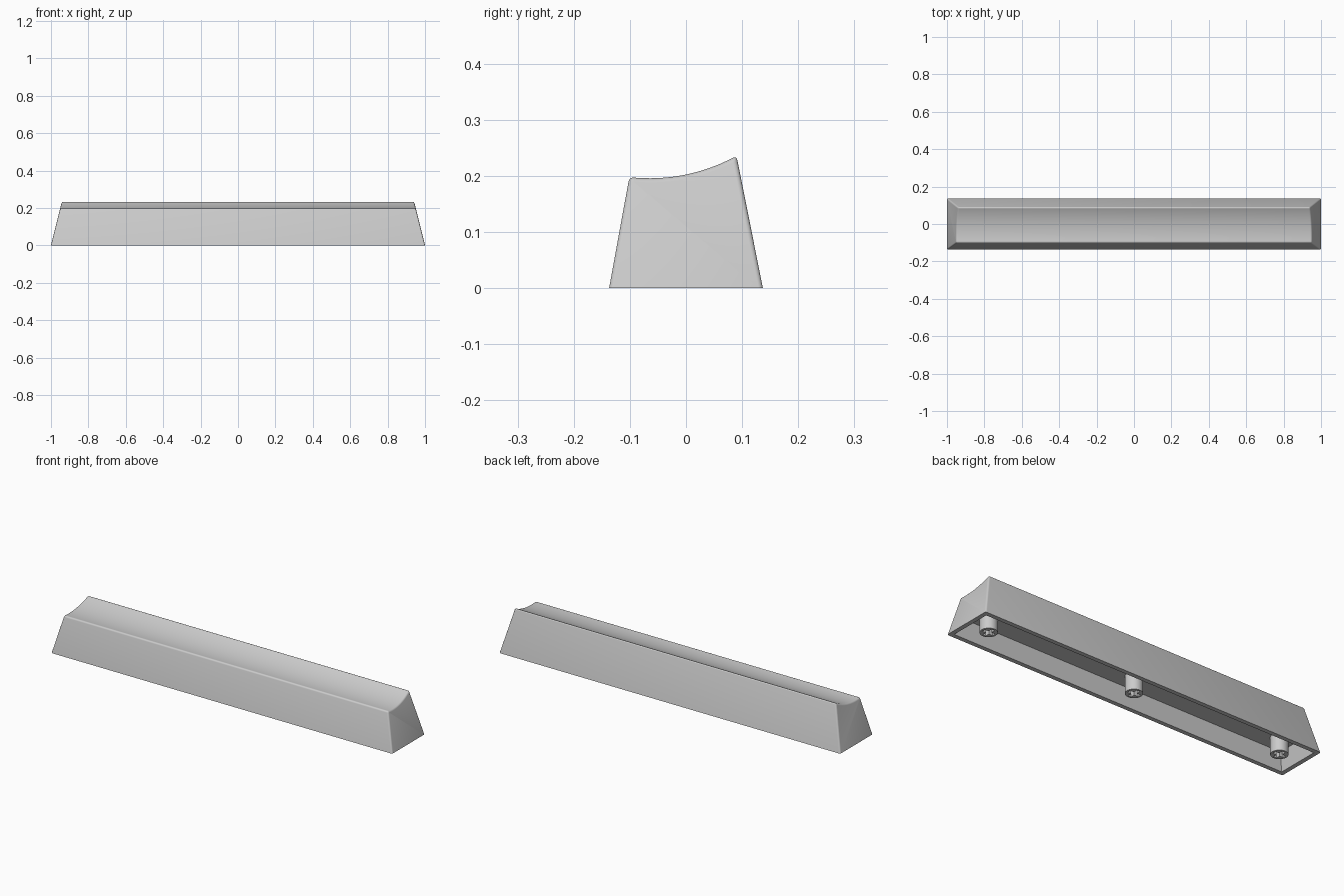
import bpy, bmesh, math

cube = bpy.data.objects.get("Cube")
if cube:
    bpy.data.objects.remove(cube, do_unlink=True)

grey = bpy.data.materials.new("light_grey_plastic")
grey.use_nodes = True
COLOUR = (0.6, 0.6, 0.6, 1)
grey.diffuse_color = COLOUR
grey.node_tree.nodes["Principled BSDF"].inputs["Base Color"].default_value = COLOUR

WALL, CEILING = 0.023, 0.09
STEM_RADIUS, STEM_SPACING = 0.042, 0.867


def add_object(name, bm):
    mesh = bpy.data.meshes.new(name)
    bm.to_mesh(mesh)
    bm.free()
    mesh.materials.append(grey)
    obj = bpy.data.objects.new(name, mesh)
    bpy.context.collection.objects.link(obj)
    return obj


def activate(obj):
    bpy.ops.object.select_all(action='DESELECT')
    obj.select_set(True)
    bpy.context.view_layer.objects.active = obj


def smooth(obj):
    activate(obj)
    bpy.ops.object.shade_smooth_by_angle(angle=math.radians(35))


# Cap: side profile with a scooped top, spanned between two sloping ends
def scoop(y):
    radius = 0.32
    return 0.1955 + radius - math.sqrt(radius ** 2 - (y + 0.065) ** 2)


STEPS = 20
front, back = -0.101, 0.09
profile = [(-0.137, 0)]
for i in range(STEPS + 1):
    y = front + (back - front) * i / STEPS
    profile.append((y, scoop(y)))
profile.append((0.137, 0))

bm = bmesh.new()
ends = [[bm.verts.new((side * (1 - 0.25 * z), y, z)) for y, z in profile]
        for side in (-1, 1)]
for ring in ends:
    bm.faces.new(ring)
for i in range(len(profile)):
    j = (i + 1) % len(profile)
    bm.faces.new((ends[0][i], ends[0][j], ends[1][j], ends[1][i]))
bmesh.ops.recalc_face_normals(bm, faces=bm.faces)

# Rounded edges everywhere except the bottom rim
sharp = [e for e in bm.edges
         if e.calc_face_angle() > 0.5 and max(v.co.z for v in e.verts) > 0.01]
bmesh.ops.bevel(bm, geom=sharp, offset=0.009, segments=4, profile=0.5,
                affect='EDGES', clamp_overlap=True)

# Hollow underside with tapering inner walls
bm.normal_update()
base = min(bm.faces, key=lambda f: f.calc_center_median().z)
bmesh.ops.inset_region(bm, faces=[base], thickness=WALL, use_even_offset=True)
result = bmesh.ops.extrude_face_region(bm, geom=[base])
for v in result["geom"]:
    if isinstance(v, bmesh.types.BMVert):
        v.co.x -= math.copysign(0.25 * CEILING, v.co.x)
        v.co.y -= math.copysign(0.18 * CEILING, v.co.y)
        v.co.z = CEILING
if base.is_valid:
    bmesh.ops.delete(bm, geom=[base], context='FACES_ONLY')
bmesh.ops.recalc_face_normals(bm, faces=bm.faces)
smooth(add_object("key_cap", bm))


# Mounting stems: round posts with a cross-shaped socket
def box(name, size, z):
    b = bmesh.new()
    bmesh.ops.create_cube(b, size=1)
    bmesh.ops.scale(b, vec=size, verts=b.verts)
    bmesh.ops.translate(b, vec=(0, 0, z), verts=b.verts)
    return add_object(name, b)


bm = bmesh.new()
height = CEILING + 0.01
bmesh.ops.create_cone(bm, cap_ends=True, segments=40, radius1=STEM_RADIUS,
                      radius2=STEM_RADIUS, depth=height)
bmesh.ops.translate(bm, vec=(0, 0, height / 2), verts=bm.verts)
stem = add_object("center_stem", bm)
for size in ((0.062, 0.019, 0.2), (0.018, 0.064, 0.2)):
    cutter = box("socket_cutter", size, -0.02)
    cutter.hide_render = True
    mod = stem.modifiers.new("socket", 'BOOLEAN')
    mod.operation = 'DIFFERENCE'
    mod.solver = 'EXACT'
    mod.object = cutter
    activate(stem)
    bpy.ops.object.modifier_apply(modifier=mod.name)
    bpy.data.objects.remove(cutter, do_unlink=True)
smooth(stem)

for name, side in (("left_stem", 1), ("right_stem", -1)):
    copy = stem.copy()
    copy.name = name
    copy.location.x = side * STEM_SPACING
    bpy.context.collection.objects.link(copy)
